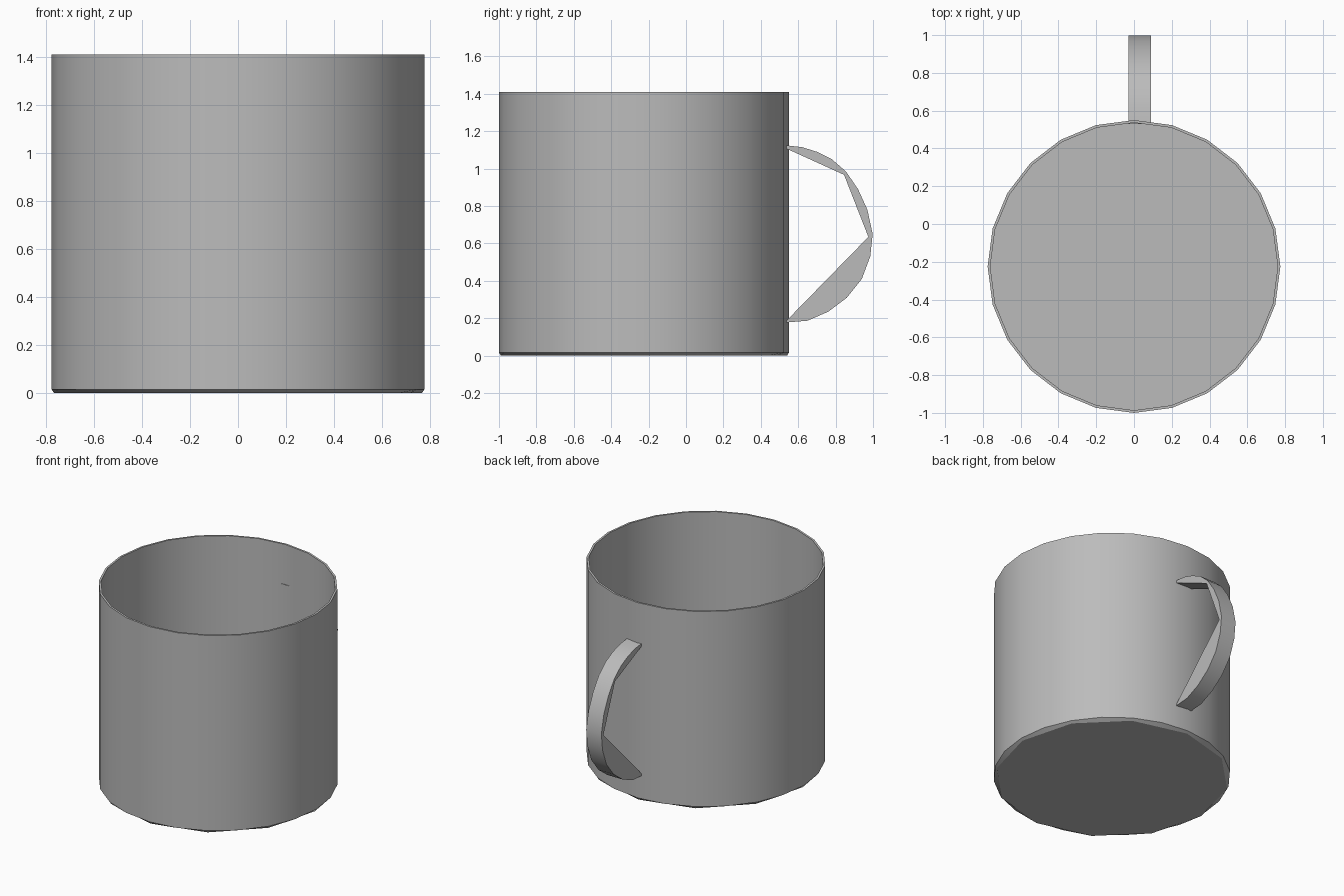
import bpy, bmesh, math

SIDES, RADIUS, HEIGHT, CENTRE_Y = 24, 0.775, 1.41, -0.225

cube = bpy.data.objects.get("Cube")
if cube:
    bpy.data.objects.remove(cube, do_unlink=True)

grey = bpy.data.materials.new("plain grey")
grey.use_nodes = True
colour = (0.5, 0.5, 0.5, 1)
grey.diffuse_color = colour
grey.node_tree.nodes["Principled BSDF"].inputs["Base Color"].default_value = colour


def make_object(name, bm):
    bmesh.ops.recalc_face_normals(bm, faces=bm.faces)
    mesh = bpy.data.meshes.new(name)
    bm.to_mesh(mesh)
    bm.free()
    obj = bpy.data.objects.new(name, mesh)
    bpy.context.collection.objects.link(obj)
    mesh.materials.append(grey)
    bpy.ops.object.select_all(action='DESELECT')
    obj.select_set(True)
    bpy.context.view_layer.objects.active = obj
    bpy.ops.object.shade_smooth_by_angle(angle=math.radians(30))
    return obj


def ring(bm, radius, z, flatten=1.0):
    """Ring of vertices; flatten pulls every other one onto its chord."""
    verts = []
    for i in range(SIDES):
        a = math.tau * i / SIDES
        r = radius * (flatten if i % 2 else 1)
        verts.append(bm.verts.new((r * math.cos(a), CENTRE_Y + r * math.sin(a), z)))
    return verts


# Cup: coarse base edge, outer wall, thin rim, inner wall and floor
bm = bmesh.new()
chord = math.cos(math.tau / SIDES)
rings = [ring(bm, RADIUS - 0.01, 0, chord),
         ring(bm, RADIUS, 0.016),
         ring(bm, RADIUS, HEIGHT),
         ring(bm, RADIUS - 0.014, HEIGHT),
         ring(bm, RADIUS - 0.014, 0.02)]
for low, high in zip(rings, rings[1:]):
    for i in range(SIDES):
        j = (i + 1) % SIDES
        bm.faces.new((low[i], low[j], high[j], high[i]))
bm.faces.new(rings[0])
bm.faces.new(rings[-1])
make_object("cup", bm)

# Handle: rounded outer edge with three straight inner chords, extruded sideways
outer = [(0.53, 1.125), (0.62, 1.115), (0.7, 1.09), (0.78, 1.05), (0.855, 0.985),
         (0.92, 0.89), (0.97, 0.78), (0.998, 0.65), (0.985, 0.53), (0.94, 0.41),
         (0.86, 0.31), (0.76, 0.235), (0.65, 0.187), (0.53, 0.177)]
inner = [(0.53, 0.18), (0.55, 0.2), (0.975, 0.635), (0.845, 0.967), (0.53, 1.11)]
bm = bmesh.new()
face = bm.faces.new([bm.verts.new((-0.03, y, z)) for y, z in outer + inner])
side = bmesh.ops.extrude_face_region(bm, geom=[face])
bmesh.ops.translate(bm, vec=(0.12, 0, 0),
                    verts=[g for g in side["geom"] if isinstance(g, bmesh.types.BMVert)])
bmesh.ops.triangulate(bm, faces=[f for f in bm.faces if len(f.verts) > 4])
make_object("handle", bm)
